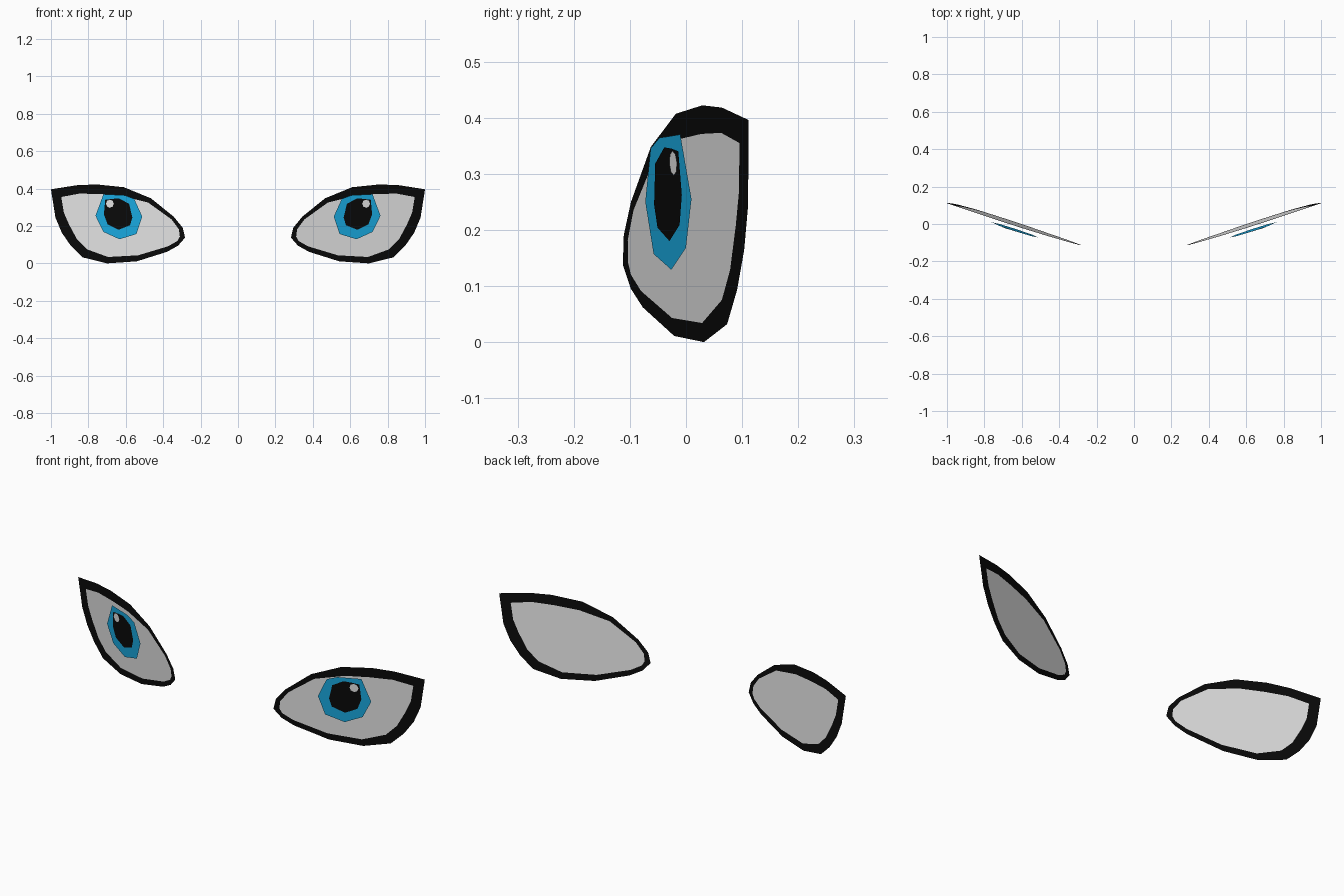
import bpy, math

if "Cube" in bpy.data.objects:
    bpy.data.objects.remove(bpy.data.objects["Cube"])


def material(name, rgb):
    m = bpy.data.materials.new(name)
    m.diffuse_color = (*rgb, 1.0)
    m.use_nodes = True
    m.node_tree.nodes["Principled BSDF"].inputs["Base Color"].default_value = m.diffuse_color
    return m


BLACK = material("black", (0.003, 0.003, 0.003))
WHITE = material("eye white", (0.8, 0.8, 0.8))
BLUE = material("iris blue", (0.01, 0.41, 0.77))


def on_plane(points, forward):
    # Lift a front-view outline onto the slanted eye plane
    return [(x, -0.199 + 0.33 * x - 0.05 * z - forward, z) for x, z in points]


def build(name, verts, faces, mat):
    mesh = bpy.data.meshes.new(name)
    mesh.from_pydata(verts, [], faces)
    mesh.materials.append(mat)
    obj = bpy.data.objects.new(name, mesh)
    bpy.context.collection.objects.link(obj)
    # The second eye is a mirror image across x = 0
    obj.modifiers.new("mirror", 'MIRROR').use_clip = False
    return obj


def plate(name, points, forward, mat):
    return build(name, on_plane(points, forward), [list(range(len(points)))], mat)


# Outlines run counter-clockwise seen from the front
rim = [(1.0, .396), (.86, .418), (.755, .422), (.61, .407), (.466, .348), (.344, .25),
       (.296, .191), (.283, .138), (.32, .095), (.379, .062), (.541, .011), (.70, 0),
       (.83, .032), (.893, .093), (.942, .164), (.976, .245)]
opening = [(.945, .355), (.849, .373), (.741, .371), (.625, .362), (.48, .325), (.355, .235),
           (.316, .182), (.311, .143), (.324, .12), (.374, .091), (.534, .043), (.695, .034),
           (.808, .075), (.861, .129), (.904, .209), (.931, .271)]
iris = [(.719, .37), (.605, .364), (.555, .345), (.512, .25), (.543, .157),
        (.634, .129), (.719, .168), (.762, .255)]
pupil = [(.71, .34), (.673, .345), (.635, .347), (.582, .318), (.565, .245),
         (.577, .204), (.638, .18), (.697, .209), (.717, .262)]
glint = [(.685 + .021 * math.cos(math.tau * i / 8), .319 + .022 * math.sin(math.tau * i / 8))
         for i in range(8)]

# Dark eyelid rim: strip between the outer and inner outline
n = len(rim)
build("eyelid_rim", on_plane(rim + opening, 0),
      [(i, (i + 1) % n, n + (i + 1) % n, n + i) for i in range(n)], BLACK)

# Eyeball sheet, then the floating iris, pupil and glint
plate("eye_white", opening, 0, WHITE)
plate("iris", iris, 0.030, BLUE)
plate("pupil", pupil, 0.032, BLACK)
plate("glint", glint, 0.034, WHITE)
